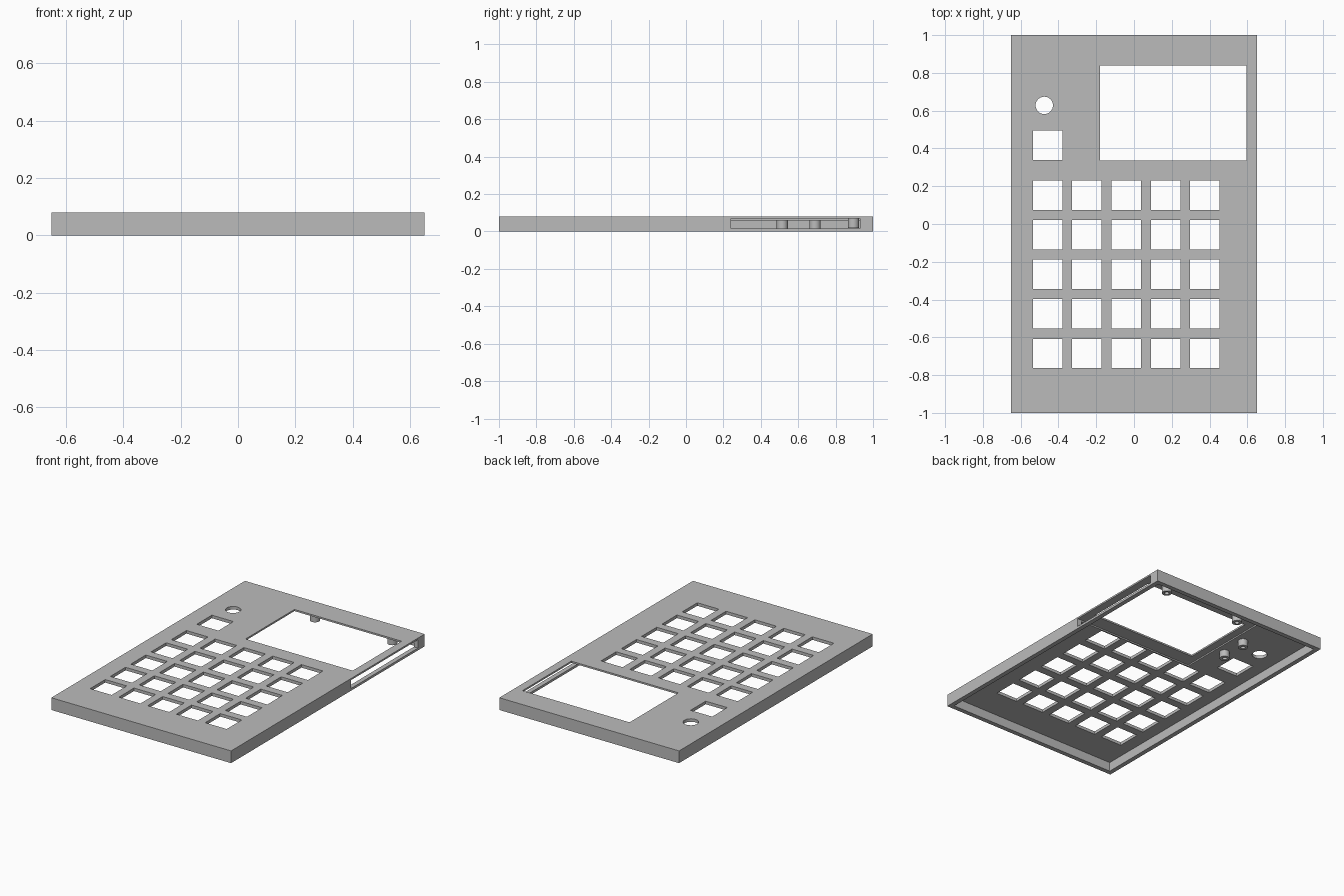
import bpy

cube = bpy.data.objects.get("Cube")
if cube:
    bpy.data.objects.remove(cube, do_unlink=True)

grey = bpy.data.materials.new("light_grey_plastic")
grey.use_nodes = True
grey.diffuse_color = (0.5, 0.5, 0.5, 1)
grey.node_tree.nodes["Principled BSDF"].inputs["Base Color"].default_value = (0.5, 0.5, 0.5, 1)


def box(name, x0, x1, y0, y1, z0, z1):
    bpy.ops.mesh.primitive_cube_add(size=1, location=((x0 + x1) / 2, (y0 + y1) / 2, (z0 + z1) / 2))
    ob = bpy.context.object
    ob.name = name
    ob.scale = (x1 - x0, y1 - y0, z1 - z0)
    bpy.ops.object.transform_apply(location=True, rotation=False, scale=True)
    ob.data.materials.append(grey)
    return ob


def cylinder(name, x, y, radius, z0, z1):
    bpy.ops.mesh.primitive_cylinder_add(vertices=32, radius=radius, depth=z1 - z0,
                                        location=(x, y, (z0 + z1) / 2))
    ob = bpy.context.object
    ob.name = name
    ob.data.materials.append(grey)
    return ob


def cut(target, cutter):
    """Subtract the cutter, then remove it."""
    mod = target.modifiers.new("cut", "BOOLEAN")
    mod.operation = "DIFFERENCE"
    mod.solver = "EXACT"
    mod.object = cutter
    bpy.context.view_layer.objects.active = target
    bpy.ops.object.modifier_apply(modifier=mod.name)
    bpy.data.objects.remove(cutter, do_unlink=True)


def smooth(ob):
    bpy.ops.object.select_all(action="DESELECT")
    ob.select_set(True)
    bpy.context.view_layer.objects.active = ob
    bpy.ops.object.shade_smooth_by_angle()


# Open-bottomed case shell
W, H, WALL, PLATE = 0.65, 0.08, 0.03, 0.06
case = box("case_shell", -W, W, -1, 1, 0, H)
cut(case, box("cavity", -W + WALL, W - WALL, -1 + WALL, 1 - WALL, -0.1, PLATE))

# Display board pocket, open through the side wall, and the display window
cut(case, box("board_pocket", -0.23, W + 0.1, 0.24, 0.93, 0.015, 0.069))
cut(case, box("display_window", -0.18, 0.595, 0.335, 0.84, 0.04, 0.2))

# Key openings: a five by five grid plus one extra key above it
KEY, PITCH = 0.156, 0.208
keys = [(-0.535 + PITCH * c, 0.075 - PITCH * 1.008 * r) for r in range(5) for c in range(5)]
keys.append((-0.535, 0.338))
for x, y in keys:
    cut(case, box("key_opening", x, x + KEY, y, y + KEY, 0.03, 0.2))

# Round knob hole
cut(case, cylinder("knob_opening", -0.475, 0.628, 0.046, 0.03, 0.2))
smooth(case)

# Hollow screw posts under the plate
posts = [("board_post", -0.07, 0.895, 0.018, 0.07), ("board_post", 0.49, 0.895, 0.018, 0.07),
         ("plate_post", -0.29, 0.515, 0.015, 0.061), ("plate_post", -0.29, 0.69, 0.015, 0.061)]
for name, x, y, z0, z1 in posts:
    post = cylinder(name, x, y, 0.03, z0, z1)
    cut(post, cylinder("screw_hole", x, y, 0.014, z0 - 0.02, z1 - 0.008))
    smooth(post)
